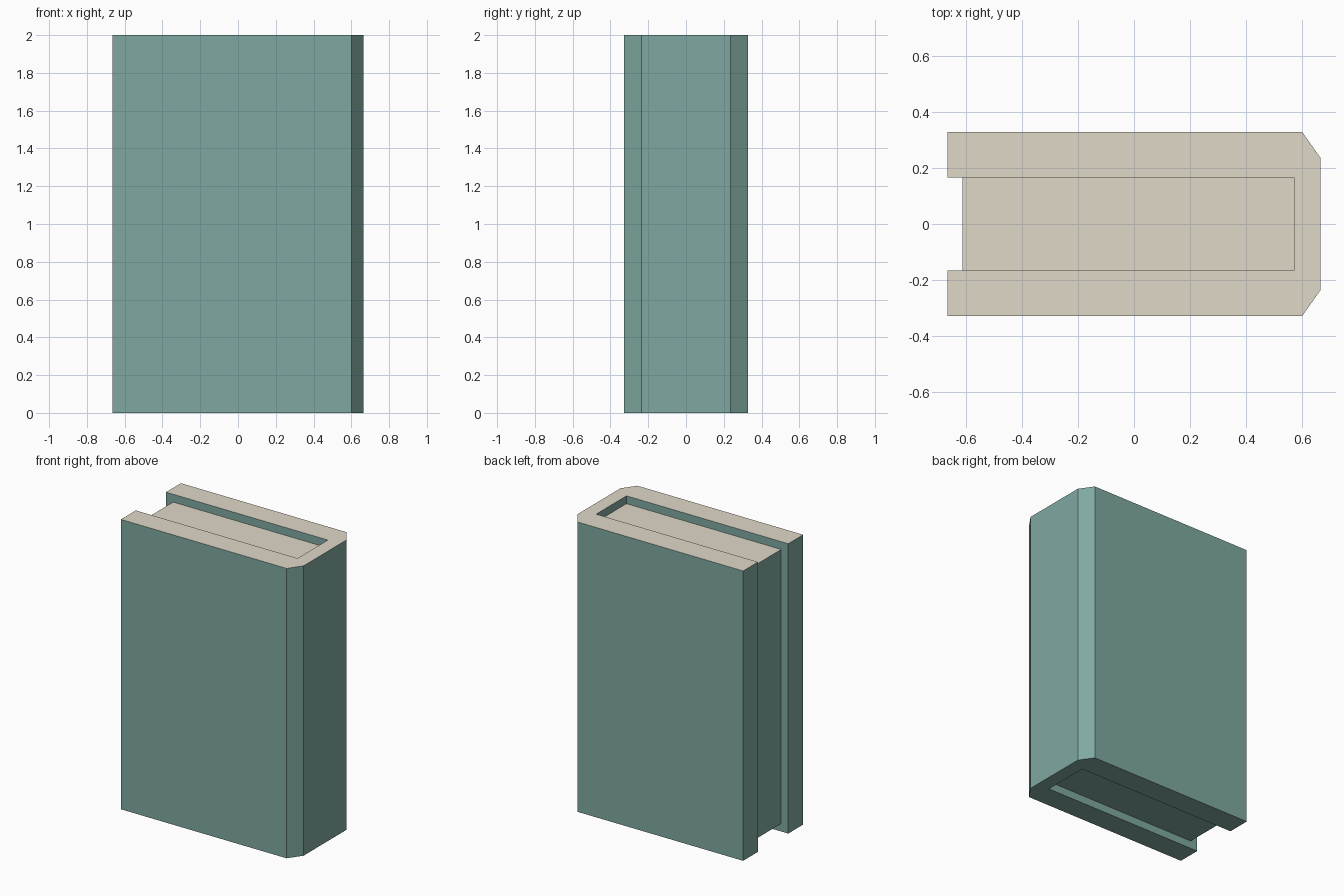
import bpy
import bmesh

cube = bpy.data.objects.get("Cube")
if cube:
    bpy.data.objects.remove(cube, do_unlink=True)


def make_material(name, colour):
    mat = bpy.data.materials.new(name)
    mat.use_nodes = True
    mat.diffuse_color = colour
    mat.node_tree.nodes["Principled BSDF"].inputs["Base Color"].default_value = colour
    return mat


TEAL = make_material("muted teal", (0.216, 0.397, 0.356, 1))
BEIGE = make_material("warm beige", (0.745, 0.686, 0.578, 1))


def extrude_profile(name, points, bottom, top):
    """Raise a flat outline into a solid; upward faces are beige, the rest teal."""
    bm = bmesh.new()
    base = bm.faces.new([bm.verts.new((x, y, bottom)) for x, y in points])
    raised = bmesh.ops.extrude_face_region(bm, geom=[base], use_keep_orig=True)
    verts = [v for v in raised["geom"] if isinstance(v, bmesh.types.BMVert)]
    bmesh.ops.translate(bm, vec=(0, 0, top - bottom), verts=verts)
    bmesh.ops.recalc_face_normals(bm, faces=bm.faces)
    for face in bm.faces:
        face.material_index = 1 if face.normal.z > 0.5 else 0
    mesh = bpy.data.meshes.new(name)
    bm.to_mesh(mesh)
    bm.free()
    mesh.materials.append(TEAL)
    mesh.materials.append(BEIGE)
    obj = bpy.data.objects.new(name, mesh)
    bpy.context.collection.objects.link(obj)
    return obj


def mirrored(half):
    """Complete an outline by reflecting it across y = 0."""
    return half + [(x, -y) for x, y in reversed(half)]


HEIGHT = 2.0
FORE_EDGE, SPINE = -0.665, 0.665
INNER_Y, OUTER_Y = 0.165, 0.327
INSET = 0.054  # how far the pages sit inside the cover
OVERLAP = 0.01  # pages tucked into the cover walls

# Cover: two boards joined by a chamfered spine
cover_half = [
    (0.57, INNER_Y),
    (FORE_EDGE, INNER_Y),
    (FORE_EDGE, OUTER_Y),
    (0.60, OUTER_Y),
    (SPINE, 0.235),
]
extrude_profile("book_cover", mirrored(cover_half), 0, HEIGHT)

# Page block, set in from the cover at the top, bottom and fore edge
page_half = [
    (FORE_EDGE + INSET, INNER_Y + OVERLAP),
    (0.57 + OVERLAP, INNER_Y + OVERLAP),
]
extrude_profile("page_block", mirrored(page_half), INSET, HEIGHT - INSET)
